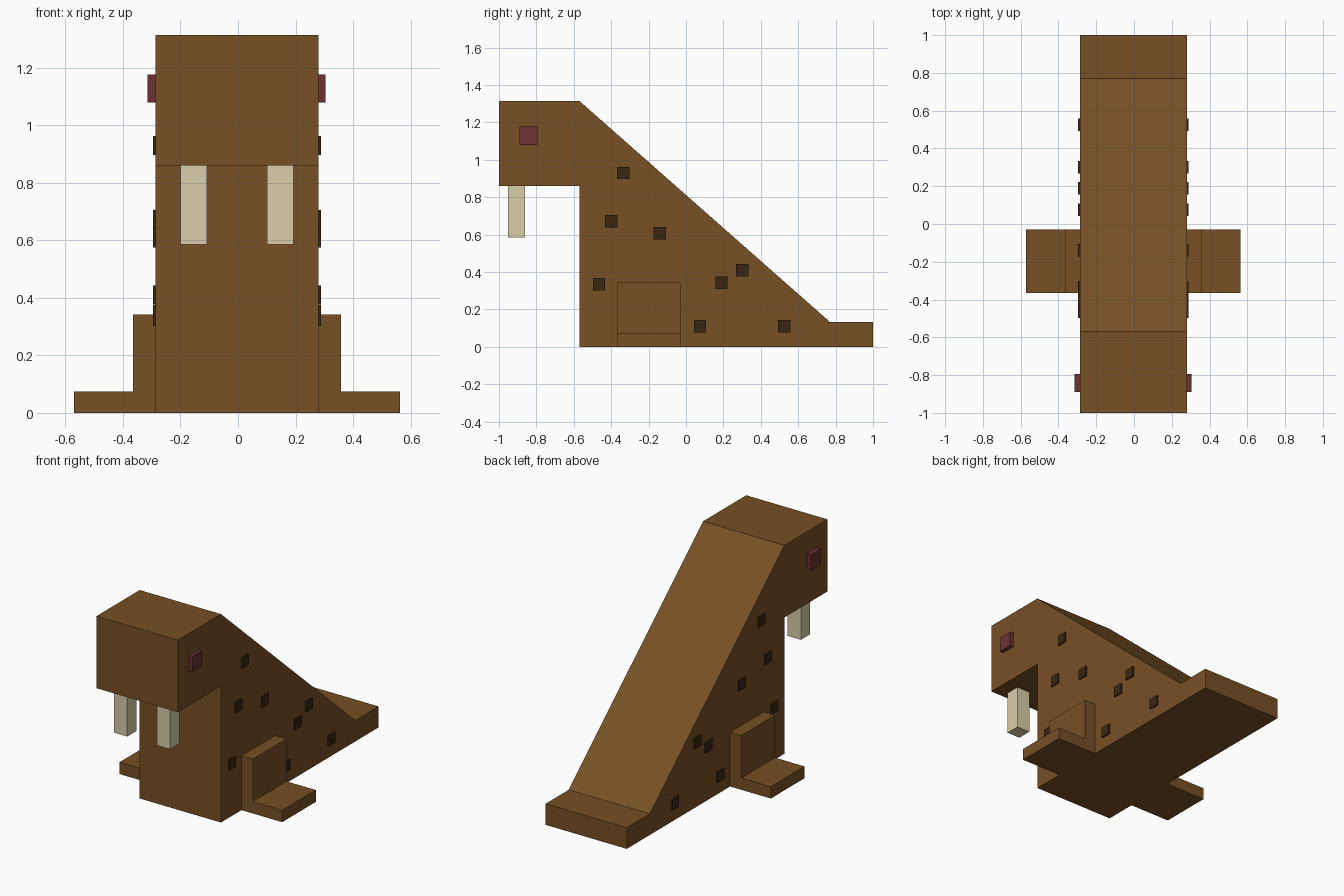
import bpy
import bmesh

default = bpy.data.objects.get("Cube")
if default:
    bpy.data.objects.remove(default, do_unlink=True)


def material(name, colour):
    mat = bpy.data.materials.new(name)
    mat.use_nodes = True
    mat.diffuse_color = (*colour, 1)
    bsdf = next(n for n in mat.node_tree.nodes if n.type == 'BSDF_PRINCIPLED')
    bsdf.inputs["Base Color"].default_value = (*colour, 1)
    return mat


BROWN = material("brown hide", (0.184, 0.08, 0.0185))
DARK = material("dark brown spots", (0.041, 0.0194, 0.006))
RED = material("dark red eyes", (0.15, 0.031, 0.033))
IVORY = material("ivory tusks", (0.70, 0.61, 0.40))


def finish(name, bm, mat):
    bmesh.ops.recalc_face_normals(bm, faces=bm.faces)
    mesh = bpy.data.meshes.new(name)
    bm.to_mesh(mesh)
    bm.free()
    mesh.materials.append(mat)
    obj = bpy.data.objects.new(name, mesh)
    bpy.context.collection.objects.link(obj)
    return obj


def extrude_profile(name, points, x0, x1, mat):
    """Extrude a side (y, z) outline across x."""
    bm = bmesh.new()
    face = bm.faces.new([bm.verts.new((x0, y, z)) for y, z in points])
    out = bmesh.ops.extrude_face_region(bm, geom=[face])
    verts = [v for v in out["geom"] if isinstance(v, bmesh.types.BMVert)]
    bmesh.ops.translate(bm, verts=verts, vec=(x1 - x0, 0, 0))
    return finish(name, bm, mat)


def box(name, xs, ys, zs, mat):
    bm = bmesh.new()
    bmesh.ops.create_cube(bm, size=1)
    for v in bm.verts:
        v.co = [lim[0] if c < 0 else lim[1] for c, lim in zip(v.co, (xs, ys, zs))]
    return finish(name, bm, mat)


# Head, sloping back and tail in one outline
RIGHT, LEFT = -0.287, 0.28
extrude_profile("body", [(-0.57, 0), (1, 0), (1, 0.133), (0.77, 0.133),
                         (-0.57, 1.315), (-1, 1.315), (-1, 0.86), (-0.57, 0.86)],
                RIGHT, LEFT, BROWN)

# Spot centres on the flank (y, z)
SPOTS = [(-0.335, 0.93), (-0.4, 0.672), (-0.14, 0.608), (0.3, 0.41),
         (0.19, 0.342), (-0.465, 0.335), (0.075, 0.11), (0.525, 0.11)]
HALF = 0.033

for side, wall, sign, eye_out in (("left", LEFT, 1, 0.024), ("right", RIGHT, -1, 0.028)):
    def span(inner, outer):
        return sorted((wall + sign * inner, wall + sign * outer))

    # Flipper: upright leg and flat foot
    outline = [(0, 0), (0.287, 0), (0.287, 0.075), (0.082, 0.075), (0.082, 0.343), (0, 0.343)]
    bm = bmesh.new()
    base = bm.faces.new([bm.verts.new((wall + sign * (d - 0.003), -0.365, z)) for d, z in outline])
    out = bmesh.ops.extrude_face_region(bm, geom=[base])
    bmesh.ops.translate(bm, vec=(0, 0.335, 0),
                        verts=[v for v in out["geom"] if isinstance(v, bmesh.types.BMVert)])
    finish(f"{side}_leg", bm, BROWN)

    # Eye
    box(f"{side}_eye", span(-0.02, eye_out), (-0.89, -0.795), (1.08, 1.177), RED)

    # Spots
    for i, (y, z) in enumerate(SPOTS, 1):
        box(f"{side}_spot_{i}", span(-0.01, 0.0095),
            (y - HALF, y + HALF), (z - HALF, z + HALF), DARK)

# Tusks hanging from the head
for side, xs in (("left", (0.1, 0.193)), ("right", (-0.2, -0.107))):
    box(f"{side}_tusk", xs, (-0.952, -0.86), (0.585, 0.87), IVORY)
